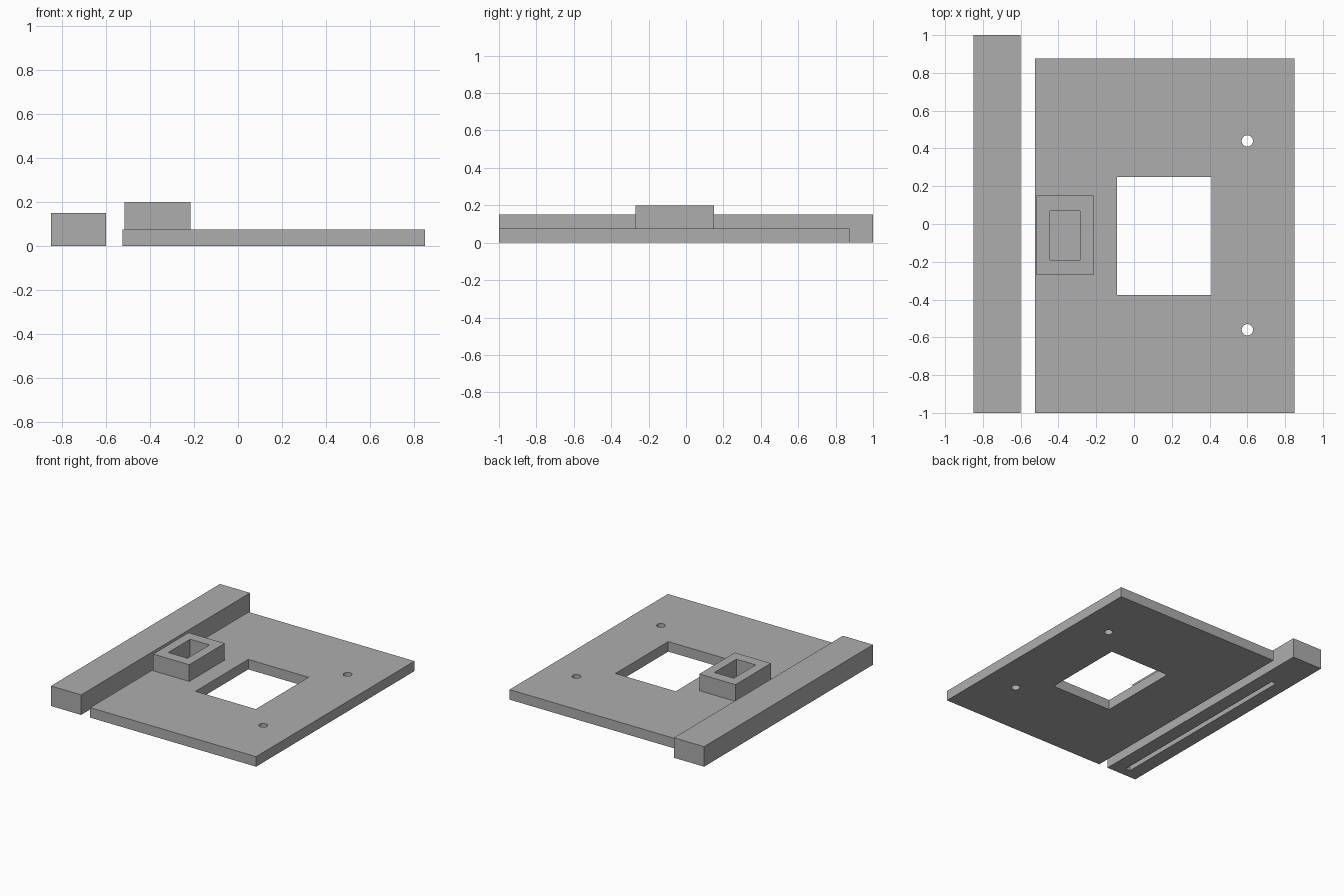
import bpy

cube = bpy.data.objects.get("Cube")
if cube:
    bpy.data.objects.remove(cube, do_unlink=True)

# Single grey material
GREY = (0.42, 0.42, 0.42, 1.0)
grey = bpy.data.materials.new("plain grey")
grey.use_nodes = True
grey.diffuse_color = GREY
grey.node_tree.nodes["Principled BSDF"].inputs["Base Color"].default_value = GREY


def box(name, x, y, z):
    """Block spanning the (low, high) range on each axis."""
    spans = (x, y, z)
    bpy.ops.mesh.primitive_cube_add(size=1, location=[(a + b) / 2 for a, b in spans])
    ob = bpy.context.object
    ob.name = name
    ob.scale = [b - a for a, b in spans]
    bpy.ops.object.transform_apply(location=False, rotation=False, scale=True)
    ob.data.materials.append(grey)
    return ob


def drill(name, x, y, radius):
    bpy.ops.mesh.primitive_cylinder_add(vertices=32, radius=radius, depth=1, location=(x, y, 0))
    ob = bpy.context.object
    ob.name = name
    ob.data.materials.append(grey)
    return ob


def cut(target, cutter):
    """Subtract the cutter, apply the result and drop the cutter."""
    cutter.hide_render = True
    mod = target.modifiers.new("cut", 'BOOLEAN')
    mod.operation = 'DIFFERENCE'
    mod.solver = 'EXACT'
    mod.object = cutter
    bpy.context.view_layer.objects.active = target
    bpy.ops.object.modifier_apply(modifier=mod.name)
    bpy.data.objects.remove(cutter, do_unlink=True)


THICK = 0.075

# Base plate with a rectangular window and two screw holes
plate = box("base_plate", (-0.525, 0.85), (-1, 0.875), (0, THICK))
cut(plate, box("window_cutter", (-0.09, 0.41), (-0.375, 0.25), (-0.5, 0.5)))
for y in (-0.56, 0.44):
    cut(plate, drill("screw_hole_cutter", 0.6, y, 0.03))

# Open socket standing on the plate
socket = box("socket", (-0.515, -0.215), (-0.27, 0.15), (THICK, 0.2))
cut(socket, box("socket_cutter", (-0.445, -0.285), (-0.19, 0.07), (-0.5, 0.5)))

# Separate side bar with a narrow groove underneath
bar = box("side_bar", (-0.85, -0.6), (-1, 1), (0, 0.15))
cut(bar, box("groove_cutter", (-0.744, -0.706), (-0.93, 0.64), (-0.5, THICK)))
